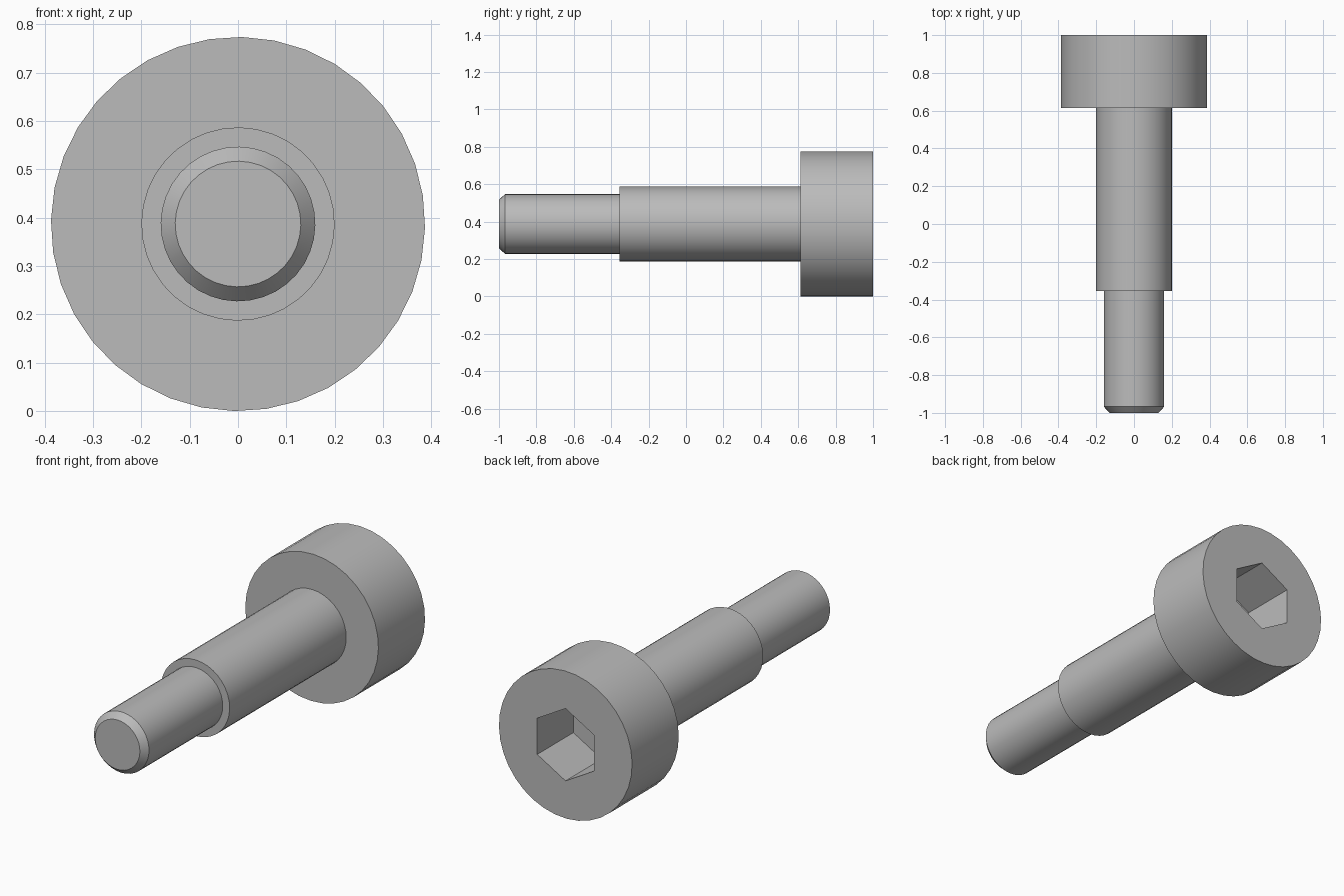
import bpy, bmesh
from math import cos, sin, pi, radians

old = bpy.data.objects.get("Cube")
if old:
    bpy.data.objects.remove(old, do_unlink=True)

AXIS_Z = 0.387
HEAD_R = 0.387

steel = bpy.data.materials.new("grey_steel")
steel.use_nodes = True
colour = (0.5, 0.5, 0.5, 1)
steel.diffuse_color = colour
steel.node_tree.nodes["Principled BSDF"].inputs["Base Color"].default_value = colour


def lathe(name, profile, sides, turn=0.0):
    """Closed solid around the y axis from (radius, y) pairs."""
    bm = bmesh.new()
    rings = []
    for r, y in profile:
        angles = [turn + 2 * pi * i / sides for i in range(sides)]
        rings.append([bm.verts.new((r * cos(a), y, AXIS_Z + r * sin(a))) for a in angles])
    for a, b in zip(rings, rings[1:]):
        for i in range(sides):
            j = (i + 1) % sides
            bm.faces.new((a[i], a[j], b[j], b[i]))
    bm.faces.new(rings[0])
    bm.faces.new(rings[-1])
    bmesh.ops.recalc_face_normals(bm, faces=bm.faces)
    mesh = bpy.data.meshes.new(name)
    bm.to_mesh(mesh)
    bm.free()
    mesh.materials.append(steel)
    obj = bpy.data.objects.new(name, mesh)
    bpy.context.collection.objects.link(obj)
    return obj


# Chamfered tip, narrow end, shoulder and head as one turned solid
screw = lathe("shoulder_screw", [
    (0.13, -1), (0.16, -0.967),
    (0.16, -0.355), (0.2, -0.355),
    (0.2, 0.613), (HEAD_R, 0.613),
    (HEAD_R, 1),
], 36, radians(-1.2))

# Hexagonal drive socket, points up and down
cutter = lathe("socket_cutter", [(0.19, 0.7), (0.19, 1.1)], 6, pi / 2)
cutter.hide_render = True
cut = screw.modifiers.new("hex_socket", 'BOOLEAN')
cut.operation = 'DIFFERENCE'
cut.solver = 'EXACT'
cut.object = cutter

bpy.ops.object.select_all(action='DESELECT')
screw.select_set(True)
bpy.context.view_layer.objects.active = screw
bpy.ops.object.modifier_apply(modifier=cut.name)
bpy.data.objects.remove(cutter, do_unlink=True)

# Smooth barrels, crisp rims
bpy.ops.object.shade_smooth_by_angle(angle=radians(30))
